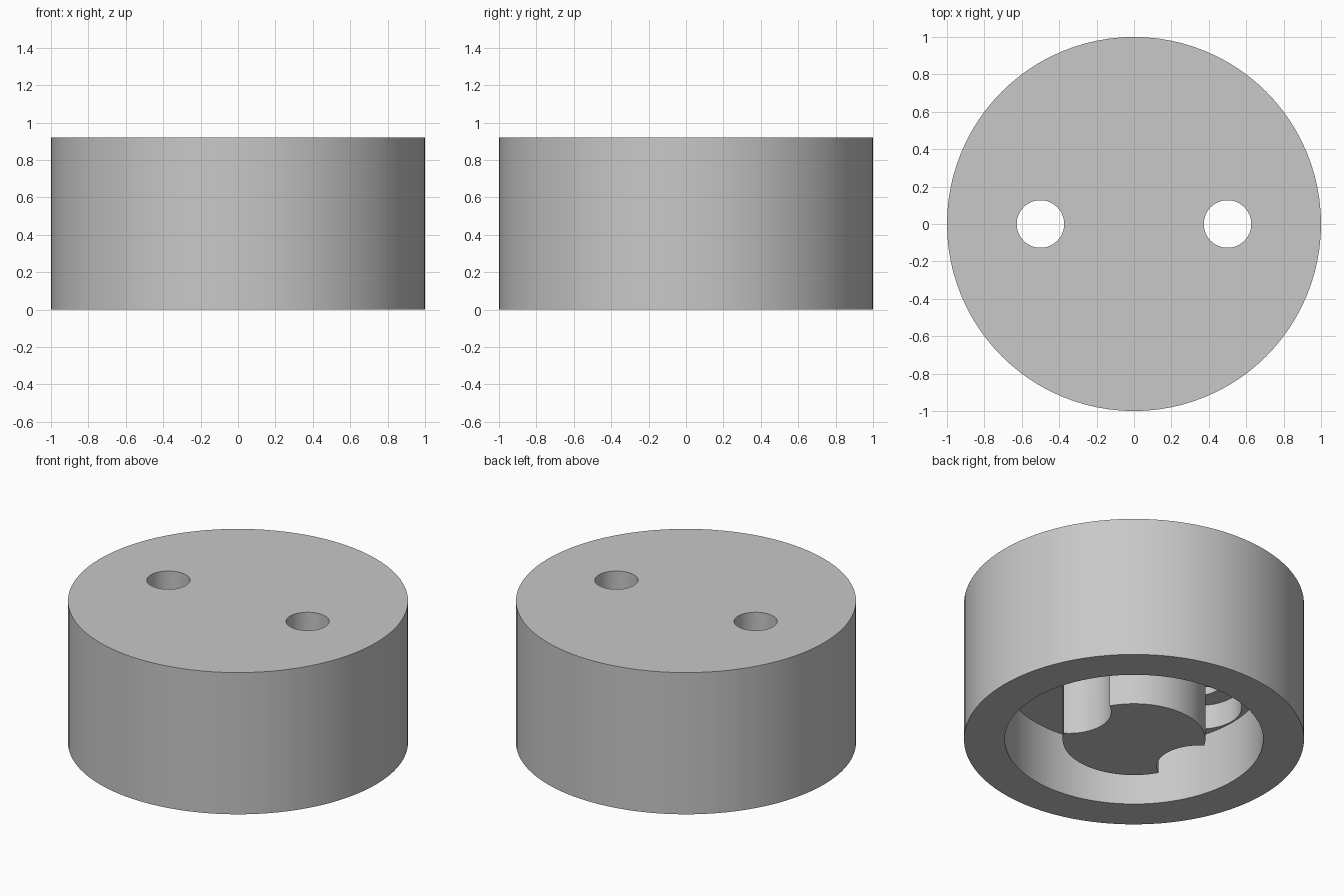
import bpy
import bmesh
import math

cube = bpy.data.objects.get("Cube")
if cube:
    bpy.data.objects.remove(cube, do_unlink=True)

grey = bpy.data.materials.new("plain grey")
grey.use_nodes = True
colour = (0.58, 0.58, 0.58, 1)
grey.diffuse_color = colour
grey.node_tree.nodes["Principled BSDF"].inputs["Base Color"].default_value = colour

HEIGHT = 0.92
GROOVE_DEPTH = 0.40
BORE_DEPTH = 0.56


def lathe(name, profile, steps, x=0.0):
    """Turn a (radius, z) profile around the vertical axis at x."""
    bm = bmesh.new()
    verts = [bm.verts.new((r, 0, z)) for r, z in profile]
    edges = [bm.edges.new(pair) for pair in zip(verts, verts[1:])]
    bmesh.ops.spin(bm, geom=verts + edges, cent=(0, 0, 0), axis=(0, 0, 1),
                   angle=math.tau, steps=steps, use_duplicate=False)
    bmesh.ops.remove_doubles(bm, verts=bm.verts, dist=0.0001)
    bmesh.ops.recalc_face_normals(bm, faces=bm.faces)
    mesh = bpy.data.meshes.new(name)
    bm.to_mesh(mesh)
    bm.free()
    mesh.materials.append(grey)
    obj = bpy.data.objects.new(name, mesh)
    obj.location.x = x
    bpy.context.collection.objects.link(obj)
    return obj


# Round body with a ring groove in the underside, leaving a central core
body = lathe("round_body", [
    (0, 0), (0.42, 0), (0.42, GROOVE_DEPTH), (0.76, GROOVE_DEPTH),
    (0.76, 0), (1, 0), (1, HEIGHT), (0, HEIGHT)], 96)

# Two stepped screw holes: wide bore from below, narrow hole through the top
for side in (-1, 1):
    cutter = lathe("screw_hole_cutter", [
        (0, -0.1), (0.25, -0.1), (0.25, BORE_DEPTH),
        (0.127, BORE_DEPTH), (0.127, 1.1), (0, 1.1)], 64, side * 0.5)
    cutter.hide_render = True
    cut = body.modifiers.new("screw_hole", 'BOOLEAN')
    cut.operation = 'DIFFERENCE'
    cut.solver = 'EXACT'
    cut.object = cutter
    bpy.context.view_layer.objects.active = body
    bpy.ops.object.modifier_apply(modifier=cut.name)
    bpy.data.objects.remove(cutter, do_unlink=True)

# Soft curved walls with crisp rims
bpy.ops.object.select_all(action='DESELECT')
body.select_set(True)
bpy.context.view_layer.objects.active = body
bpy.ops.object.shade_smooth_by_angle(angle=math.radians(30))
